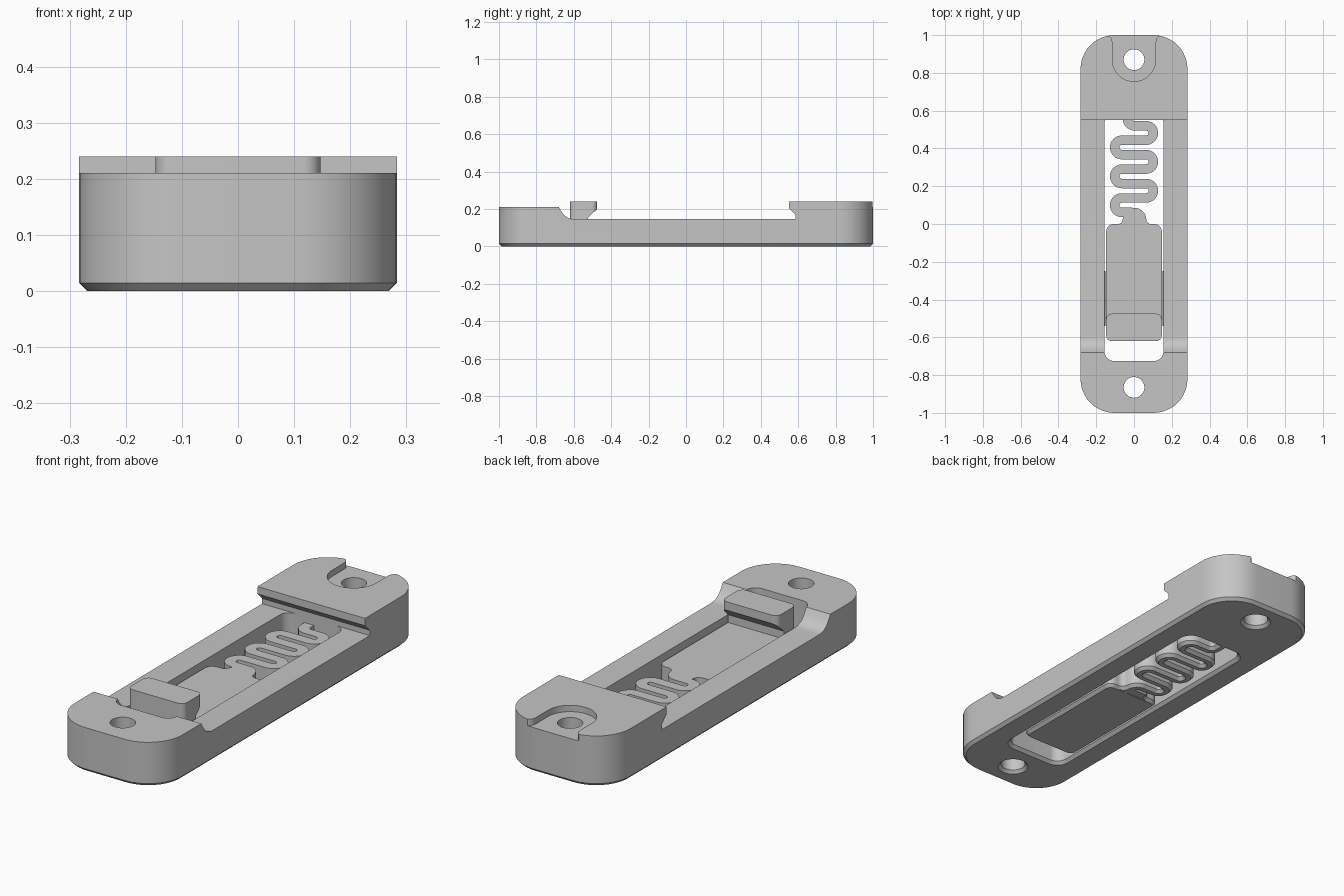
import bpy, bmesh
from math import sin, cos, radians
from mathutils import Vector, Matrix

if "Cube" in bpy.data.objects:
    bpy.data.objects.remove(bpy.data.objects["Cube"], do_unlink=True)

grey = bpy.data.materials.new("light_grey")
grey.use_nodes = True
colour = (0.56, 0.56, 0.56, 1)
grey.diffuse_color = colour
grey.node_tree.nodes["Principled BSDF"].inputs["Base Color"].default_value = colour

# Local axes of a profile drawn in (y, z) and extruded along x
SIDEWAYS = Matrix(((0, 0, 1, 0), (1, 0, 0, 0), (0, 1, 0, 0), (0, 0, 0, 1)))
# Local axes of a profile drawn in (x, z) and extruded along -y
LENGTHWISE = Matrix(((1, 0, 0, 0), (0, 0, -1, 0), (0, 1, 0, 0), (0, 0, 0, 1)))
CHAMFER = 0.014


def arc(cx, cy, r, start, end, n=12):
    angles = [radians(start + (end - start) * i / n) for i in range(n + 1)]
    return [(cx + r * cos(a), cy + r * sin(a)) for a in angles]


def rounded_rect(half_x, y0, y1, r):
    x = half_x - r
    return (arc(x, y1 - r, r, 0, 90) + arc(-x, y1 - r, r, 90, 180)
            + arc(-x, y0 + r, r, 180, 270) + arc(x, y0 + r, r, 270, 360))


def offset(points, d, closed=True):
    """Move each point sideways by d, to the right of the path direction."""
    pts = [Vector(p) for p in points]
    n = len(pts)
    result = []
    for i, p in enumerate(pts):
        before = pts[i - 1] if closed or i > 0 else None
        after = pts[(i + 1) % n] if closed or i < n - 1 else None
        dirs = [(b - a).normalized() for a, b in ((before, p), (p, after)) if a and b]
        normals = [Vector((t.y, -t.x)) for t in dirs]
        mid = sum(normals, Vector((0, 0))).normalized()
        result.append(p + mid * d / max(mid.dot(normals[0]), 0.4))
    return result


def stack(name, outline, levels, axes=None):
    """Solid from one outline repeated at (height, offset) levels."""
    bm = bmesh.new()
    rings = []
    for z, d in levels:
        rings.append([bm.verts.new((p[0], p[1], z)) for p in offset(outline, d)])
    bm.faces.new(rings[0][::-1])
    bm.faces.new(rings[-1])
    n = len(outline)
    for low, high in zip(rings, rings[1:]):
        for i in range(n):
            j = (i + 1) % n
            bm.faces.new((low[i], low[j], high[j], high[i]))
    if axes:
        bm.transform(axes)
    bmesh.ops.recalc_face_normals(bm, faces=bm.faces)
    mesh = bpy.data.meshes.new(name)
    bm.to_mesh(mesh)
    bm.free()
    mesh.materials.append(grey)
    obj = bpy.data.objects.new(name, mesh)
    bpy.context.collection.objects.link(obj)
    return obj


def cut(target, cutters):
    for c in cutters:
        c.hide_render = True
        mod = target.modifiers.new("cut", 'BOOLEAN')
        mod.operation, mod.solver, mod.object = 'DIFFERENCE', 'EXACT', c
    bpy.context.view_layer.update()
    graph = bpy.context.evaluated_depsgraph_get()
    mesh = bpy.data.meshes.new_from_object(target.evaluated_get(graph))
    target.modifiers.clear()
    target.data = mesh
    for c in cutters:
        bpy.data.objects.remove(c, do_unlink=True)


def foot(top):
    return [(0, -CHAMFER), (CHAMFER, 0), (top, 0)]


def flared_cut(top):
    return [(-CHAMFER, 2 * CHAMFER), (CHAMFER, 0), (top, 0)]


# Frame: rounded block, lowered in the middle, with an undercut catch at the back
frame = stack("frame", rounded_rect(0.283, -1, 1, 0.18), foot(0.24))
side_profile = [(-1.1, 0.21), (-0.68, 0.21), (-0.665, 0.185), (-0.65, 0.165),
                (-0.63, 0.152), (-0.61, 0.146), (-0.59, 0.145), (0.585, 0.145),
                (0.585, 0.17), (0.55, 0.205), (0.55, 0.3), (-1.1, 0.3)]
flare = arc(0.15, 0.965, 0.035, 180, 90, 8)
notch = (arc(0, 0.87, 0.115, 180, 360, 24) + flare + [(0.15, 1.1), (-0.15, 1.1)]
         + [(-x, y) for x, y in reversed(flare)])
cutters = [
    stack("step_cutter", side_profile, [(-0.4, 0), (0.4, 0)], SIDEWAYS),
    stack("slot_cutter", rounded_rect(0.156, -0.725, 0.585, 0.05), flared_cut(0.16)),
    stack("slot_end_cutter", rounded_rect(0.156, -0.725, -0.3, 0.05), [(0.1, 0), (0.3, 0)]),
    stack("notch_cutter", notch, [(0.21, 0), (0.3, 0)]),
]
for y in (-0.865, 0.87):
    cutters.append(stack("hole_cutter", arc(0, y, 0.055, 0, 360, 32)[:-1], flared_cut(0.3)))
cut(frame, cutters)

# Guide ridges on the inner walls of the slot
for side, name in ((1, "left_guide_ridge"), (-1, "right_guide_ridge")):
    ridge = [(side * x, z) for x, z in ((0.16, 0.03), (0.16, 0.12), (0.15, 0.075))]
    stack(name, ridge[::side], [(0.25, 0), (0.54, 0)], LENGTHWISE)

# Sliding plate and its raised hooked tab
TOP = 0.115
stack("slider_plate", rounded_rect(0.147, -0.62, 0, 0.04), foot(TOP))
tab = stack("slider_tab", rounded_rect(0.147, -0.62, -0.475, 0.03), [(0.05, 0), (0.24, 0)])
hook = [(-0.525, 0.04), (-0.4, 0.04), (-0.4, 0.2), (-0.475, 0.2), (-0.525, 0.152)]
cut(tab, [stack("hook_cutter", hook, [(-0.3, 0), (0.3, 0)], SIDEWAYS)])

# Zigzag spring between the plate and the back of the frame
PITCH = 0.0765
path = [(-0.035, 0.62)] + arc(0.003, 0.558, 0.038, 180, 270, 8)
for i in range(6):
    right = i % 2 == 0
    path += arc(0.064 if right else -0.064, 0.482 - i * PITCH, PITCH / 2,
                90, -90 if right else 270, 16)
path += arc(0, 0.021, 0.04, 90, 0, 8) + [(0.04, -0.03)]
ribbon = offset(path, -0.025, False) + offset(path, 0.025, False)[::-1]
stack("spring", ribbon[::-1], foot(TOP))

# Flared neck joining the spring to the plate
neck = (arc(0.09, 0.025, 0.025, 270, 180, 6) + [(0.055, 0.045), (-0.05, 0.045)]
        + arc(-0.085, 0.025, 0.025, 0, -90, 6) + [(-0.085, -0.02), (0.09, -0.02)])
stack("spring_neck", neck, foot(TOP))

# Smooth the round walls and keep the hard edges
bpy.ops.object.select_all(action='DESELECT')
for obj in bpy.context.scene.objects:
    if obj.type == 'MESH' and grey.name in obj.data.materials:
        obj.select_set(True)
        bpy.context.view_layer.objects.active = obj
bpy.ops.object.shade_smooth_by_angle(angle=radians(30))
